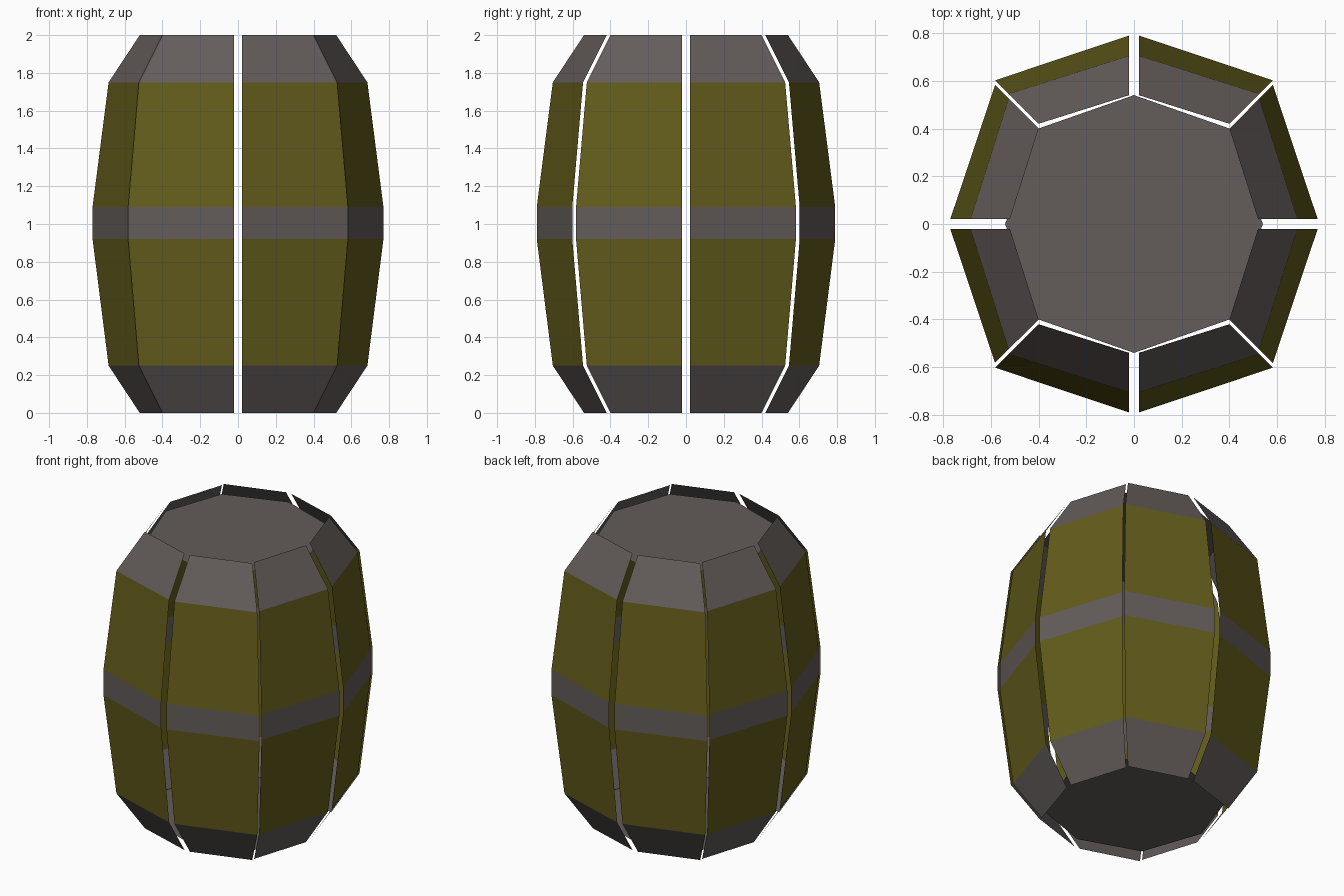
import bpy, bmesh
from mathutils import Vector

if "Cube" in bpy.data.objects:
    bpy.data.objects.remove(bpy.data.objects["Cube"])


def material(name, rgb):
    m = bpy.data.materials.new(name)
    m.diffuse_color = (*rgb, 1)
    m.use_nodes = True
    m.node_tree.nodes["Principled BSDF"].inputs["Base Color"].default_value = m.diffuse_color
    return m


WOOD = material("olive_wood", (0.125, 0.107, 0.011))
METAL = material("dark_metal", (0.125, 0.107, 0.102))

# Barrel profile: height, radius on the axis, coordinate of the diagonal corner
PROFILE = [(0, 0.52, 0.40), (0.25, 0.685, 0.525), (0.92, 0.77, 0.582),
           (1.09, 0.77, 0.582), (1.75, 0.685, 0.525), (2, 0.52, 0.40)]
GAP = 0.02
CENTRE = Vector((0, 0, 1))


def make_object(name, rows, mats):
    """Mesh from a list of faces (point lists), each facing away from the centre."""
    bm = bmesh.new()
    for i, pts in enumerate(rows):
        f = bm.faces.new([bm.verts.new(p) for p in pts])
        f.material_index = i % 2 if len(mats) > 1 else 0
    bmesh.ops.remove_doubles(bm, verts=bm.verts, dist=1e-4)
    bm.normal_update()
    for f in bm.faces:
        if f.normal.dot(f.calc_center_median() - CENTRE) < 0:
            f.normal_flip()
    me = bpy.data.meshes.new(name)
    bm.to_mesh(me)
    bm.free()
    for m in mats:
        me.materials.append(m)
    ob = bpy.data.objects.new(name, me)
    bpy.context.collection.objects.link(ob)
    return ob


# Eight separate thin staves: one end stave and one side stave per quadrant
def stave(name, edges, sx, sy):
    pts = [[Vector((x * sx, y * sy, z)) for x, y, z in e] for e in edges]
    faces = [(a[0], a[1], b[1], b[0]) for a, b in zip(pts, pts[1:])]
    make_object(name, faces, [METAL, WOOD])


end_edges = [((GAP, r + GAP, z), (d, d + GAP, z)) for z, r, d in PROFILE]
side_edges = [((r, GAP, z), (d, d, z)) for z, r, d in PROFILE]
for sx, lr in ((1, "right"), (-1, "left")):
    for sy, fb in ((1, "back"), (-1, "front")):
        stave(f"end_stave_{fb}_{lr}", end_edges, sx, sy)
        stave(f"side_stave_{fb}_{lr}", side_edges, sx, sy)

# Recessed octagonal lids
R, D = 0.54, 0.40
OCTAGON = [(R, 0), (D, D), (0, R), (-D, D), (-R, 0), (-D, -D), (0, -R), (D, -D)]
for name, z in (("top_lid", 1.94), ("bottom_lid", 0.06)):
    make_object(name, [[(x, y, z) for x, y in OCTAGON]], [METAL])
